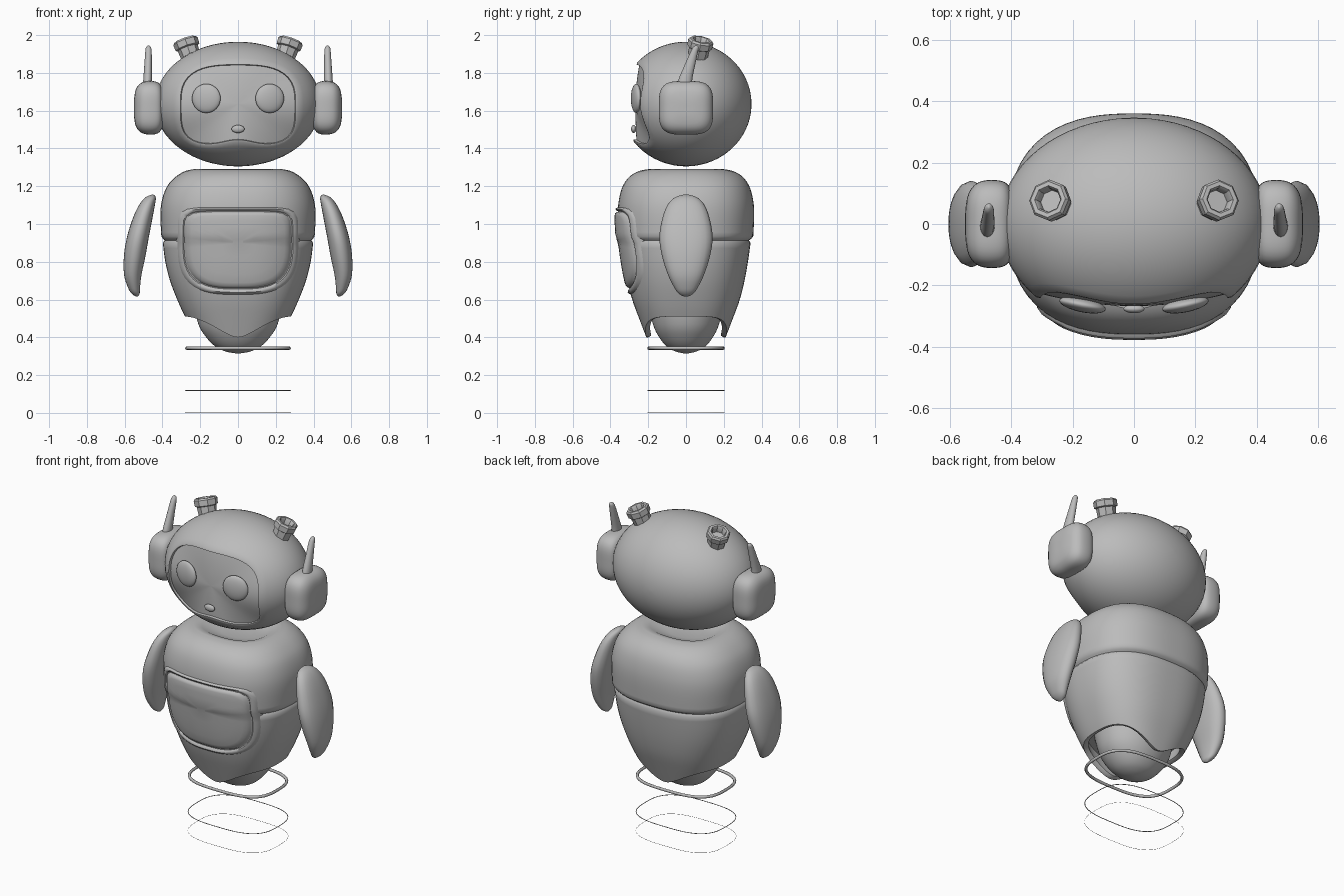
import bpy, bmesh, math
from mathutils import Vector, Matrix

if "Cube" in bpy.data.objects:
    bpy.data.objects.remove(bpy.data.objects["Cube"])

SEG = 64
GREY = bpy.data.materials.new("plain_grey")
GREY.diffuse_color = (0.5, 0.5, 0.5, 1)
GREY.use_nodes = True
GREY.node_tree.nodes["Principled BSDF"].inputs["Base Color"].default_value = GREY.diffuse_color


def finish(name, bm, angle=50):
    bmesh.ops.remove_doubles(bm, verts=bm.verts, dist=1e-5)
    bmesh.ops.recalc_face_normals(bm, faces=bm.faces)
    me = bpy.data.meshes.new(name)
    bm.to_mesh(me)
    bm.free()
    ob = bpy.data.objects.new(name, me)
    bpy.context.collection.objects.link(ob)
    me.materials.append(GREY)
    bpy.ops.object.select_all(action='DESELECT')
    ob.select_set(True)
    bpy.context.view_layer.objects.active = ob
    bpy.ops.object.shade_smooth_by_angle(angle=math.radians(angle))
    return ob


def loft(name, rings, cap=True, closed=False, angle=50):
    """Skin a list of equal-length point rings."""
    bm = bmesh.new()
    rows = [[bm.verts.new(p) for p in r] for r in rings]
    n = len(rows[0])
    pairs = list(zip(rows, rows[1:])) + ([(rows[-1], rows[0])] if closed else [])
    for a, b in pairs:
        for i in range(n):
            j = (i + 1) % n
            bm.faces.new((a[i], a[j], b[j], b[i]))
    if cap and not closed:
        bm.faces.new(rows[0])
        bm.faces.new(rows[-1])
    return finish(name, bm, angle)


def oval(a, b, n=2.0, n_low=None, b_low=None, seg=SEG):
    """Superellipse points, optionally with a different lower half."""
    pts = []
    for i in range(seg):
        t = 2 * math.pi * i / seg
        c, s = math.cos(t), math.sin(t)
        e, h = (n, b) if s >= 0 else (n_low or n, b_low or b)
        r = (abs(c / a) ** e + abs(s / h) ** e) ** (-1 / e)
        pts.append((r * c, r * s))
    return pts


def smooth_rows(keys, steps=4):
    """Catmull-Rom interpolation through profile rows."""
    out = []
    for i in range(len(keys) - 1):
        p = [Vector(keys[max(0, min(len(keys) - 1, k))]) for k in range(i - 1, i + 3)]
        for s in range(steps):
            t = s / steps
            out.append(0.5 * (2 * p[1] + (p[2] - p[0]) * t
                              + (2 * p[0] - 5 * p[1] + 4 * p[2] - p[3]) * t * t
                              + (3 * p[1] - p[0] - 3 * p[2] + p[3]) * t ** 3))
    return out + [Vector(keys[-1])]


def table(rows, z):
    """Radii (rx, ry) of a profile at a height."""
    for a, b in zip(rows, rows[1:]):
        if z <= b[0]:
            k = max(0, (z - a[0]) / (b[0] - a[0]))
            return a[1] + (b[1] - a[1]) * k, a[2] + (b[2] - a[2]) * k
    return rows[-1][1], rows[-1][2]


# ---- body shell: lower skirt with a curved hem, seam, shoulders, neck dent
N_BODY = 2.5
lower = smooth_rows([(0.40, 0.215, 0.21), (0.51, 0.28, 0.252), (0.60, 0.322, 0.285),
                     (0.70, 0.36, 0.31), (0.80, 0.385, 0.328), (0.90, 0.398, 0.342)])
upper = smooth_rows([(0.935, 0.406, 0.356), (1.05, 0.411, 0.361), (1.13, 0.402, 0.355),
                     (1.20, 0.375, 0.335), (1.25, 0.33, 0.30), (1.28, 0.28, 0.25),
                     (1.29, 0.235, 0.20)])


def skirt_ring(k, inset=0.0):
    ring = []
    for ux, uy in oval(1, 1, N_BODY):
        f = min(1, abs(ux) * 0.25 / 0.25)
        f = f * f * (3 - 2 * f)
        hem = 0.40 + 0.11 * f
        z = hem + k * (0.90 - hem)
        rx, ry = table(lower, z)
        ring.append((ux * (rx - inset), uy * (ry - inset), z))
    return ring


def flat_ring(z, rx, ry, n=N_BODY):
    return [(x, y, z) for x, y in oval(rx, ry, n)]


rings = [skirt_ring(0.2, 0.045), skirt_ring(0.02, 0.03), skirt_ring(0, 0.012)]
rings += [skirt_ring(k / 14) for k in range(15)]
rings += [flat_ring(0.913, 0.389, 0.333), flat_ring(0.922, 0.397, 0.346)]
rings += [flat_ring(*r) for r in upper]
rings += [flat_ring(1.283, 0.20, 0.17), flat_ring(1.262, 0.16, 0.135), flat_ring(1.25, 0.09, 0.08)]
loft("body_shell", rings)

# ---- rounded core showing under the skirt
core = smooth_rows([(0.315, 0.012, 0.012), (0.325, 0.065, 0.055), (0.35, 0.118, 0.10),
                    (0.40, 0.168, 0.142), (0.47, 0.21, 0.175), (0.60, 0.24, 0.205)])
loft("lower_core", [flat_ring(*r, 2.1) for r in core])

# ---- belly screen with raised frame, following the body front
front = [tuple(r) for r in lower + upper]


def belly_y(x, z):
    rx, ry = table(front, z)
    return -ry * max(0, 1 - (abs(x) / rx) ** N_BODY) ** (1 / N_BODY)


screen = oval(0.28, 0.165, 7, 3, 0.24)
rings = []
for s, off in [(1.17, -0.02), (1.13, 0.006), (1.09, 0.013), (1.04, 0.008), (1.01, -0.004),
               (0.985, 0.006), (0.95, 0.014), (0.88, 0.017), (0.7, 0.018), (0.5, 0.018),
               (0.3, 0.018), (0.1, 0.018)]:
    rings.append([(x * s, belly_y(x * s, 0.9 + z * s) - off, 0.9 + z * s) for x, z in screen])
loft("belly_screen", rings)

# ---- head: ellipsoid with a recessed face
HX, HY, HZ, HC = 0.44, 0.347, 0.33, 1.635
face = [(x, z + (0.03 * math.exp(-(x / 0.11) ** 2) if z < 0 else 0))
        for x, z in oval(0.31, 0.212, 2.9, 4, 0.222)]
rho = [math.hypot(x / HX, z / HZ) for x, z in face]
rim_y = [-HY * math.sqrt(1 - r * r) for r in rho]
rings = []
for s in (0.02, 0.2, 0.4, 0.6, 0.75, 0.87, 0.94, 0.97):
    rings.append([(x * s, (y + 0.02) * s * s - 0.268 * (1 - s * s), HC + z * s)
                  for (x, z), y in zip(face, rim_y)])
rings.append([(x * 0.985, y + 0.004, HC + z * 0.985) for (x, z), y in zip(face, rim_y)])
for k in range(25):
    ring = []
    for (x, z), r in zip(face, rho):
        a = math.asin(r) + 0.03
        a += (math.pi - 0.02 - a) * k / 24
        m = math.sin(a) / r
        ring.append((x * m, -HY * math.cos(a), HC + z * m))
    rings.append(ring)
loft("head", rings)


def ball(name, loc, size, turn=0):
    bm = bmesh.new()
    mat = Matrix.Translation(loc) @ Matrix.Rotation(turn, 4, 'Z') @ Matrix.Diagonal((*size, 1))
    bmesh.ops.create_uvsphere(bm, u_segments=32, v_segments=16, radius=1, matrix=mat)
    finish(name, bm)


ball("nose", (0, -0.277, 1.503), (0.034, 0.014, 0.021))

# ---- paired parts
ear = smooth_rows([(0.40, 0.11, 0.105), (0.415, 0.132, 0.128), (0.44, 0.142, 0.14),
                   (0.48, 0.143, 0.141), (0.515, 0.132, 0.13), (0.54, 0.10, 0.10),
                   (0.55, 0.05, 0.05), (0.551, 0.005, 0.005)], 3)
arm = smooth_rows([(1.156, 0.452, 0.004, 0.012), (1.14, 0.463, 0.028, 0.06),
                   (1.10, 0.482, 0.042, 0.098), (1.03, 0.505, 0.052, 0.125),
                   (0.93, 0.53, 0.058, 0.141), (0.83, 0.547, 0.057, 0.127),
                   (0.73, 0.557, 0.046, 0.095), (0.66, 0.55, 0.031, 0.06),
                   (0.63, 0.541, 0.02, 0.037), (0.615, 0.535, 0.004, 0.008)])
antenna = smooth_rows([(1.73, 0.479, -0.008, 0.024, 0.040), (1.77, 0.478, -0.002, 0.023, 0.036),
                       (1.84, 0.476, 0.020, 0.020, 0.028), (1.91, 0.474, 0.043, 0.017, 0.020),
                       (1.935, 0.474, 0.052, 0.013, 0.015), (1.946, 0.474, 0.055, 0.003, 0.004)])
knob = [(-0.07, 0.052), (-0.02, 0.056), (-0.015, 0.066), (0.018, 0.068), (0.028, 0.060),
        (0.028, 0.046), (0.02, 0.040), (-0.012, 0.038)]

for side, word in ((-1, "left"), (1, "right")):
    ball("eye_" + word, (side * 0.168, -0.264, 1.665), (0.077, 0.024, 0.077), side * 0.2)
    loft("ear_" + word, [[(side * x, y, 1.615 + z) for y, z in oval(a, b, 3.6)]
                         for x, a, b in ear])
    loft("arm_" + word, [[(side * (cx + x), y, z) for x, y in oval(a, b, 2.2, seg=32)]
                         for z, cx, a, b in arm])
    loft("antenna_" + word, [[(side * (cx + x), cy + y, z) for x, y in oval(a, b, seg=20)]
                             for z, cx, cy, a, b in antenna])
    # hollow eight-sided knob tilted along the head surface
    axis = Vector((side * 0.34, 0.2, 1)).normalized()
    mat = Matrix.Translation((side * 0.272, 0.075, 1.95)) @ \
        Vector((0, 0, 1)).rotation_difference(axis).to_matrix().to_4x4()
    loft("knob_" + word, [[mat @ Vector((x, y, h)) for x, y in oval(r, r, seg=8)]
                          for h, r in knob], angle=35)

# ---- hover rings, fading in thickness towards the floor
for i, (z, w, h) in enumerate([(0.343, 0.016, 0.009), (0.119, 0.004, 0.002), (0.001, 0.001, 0.001)]):
    path = oval(0.28 - w / 2, 0.205 - w / 2, 3)
    rings = []
    for k in range(8):
        t = 2 * math.pi * k / 8
        d = w / 2 * math.cos(t)
        rings.append([(x * (1 + d / 0.28), y * (1 + d / 0.205), z + h * math.sin(t))
                      for x, y in path])
    loft("hover_ring_%d" % (i + 1), rings, closed=True)
